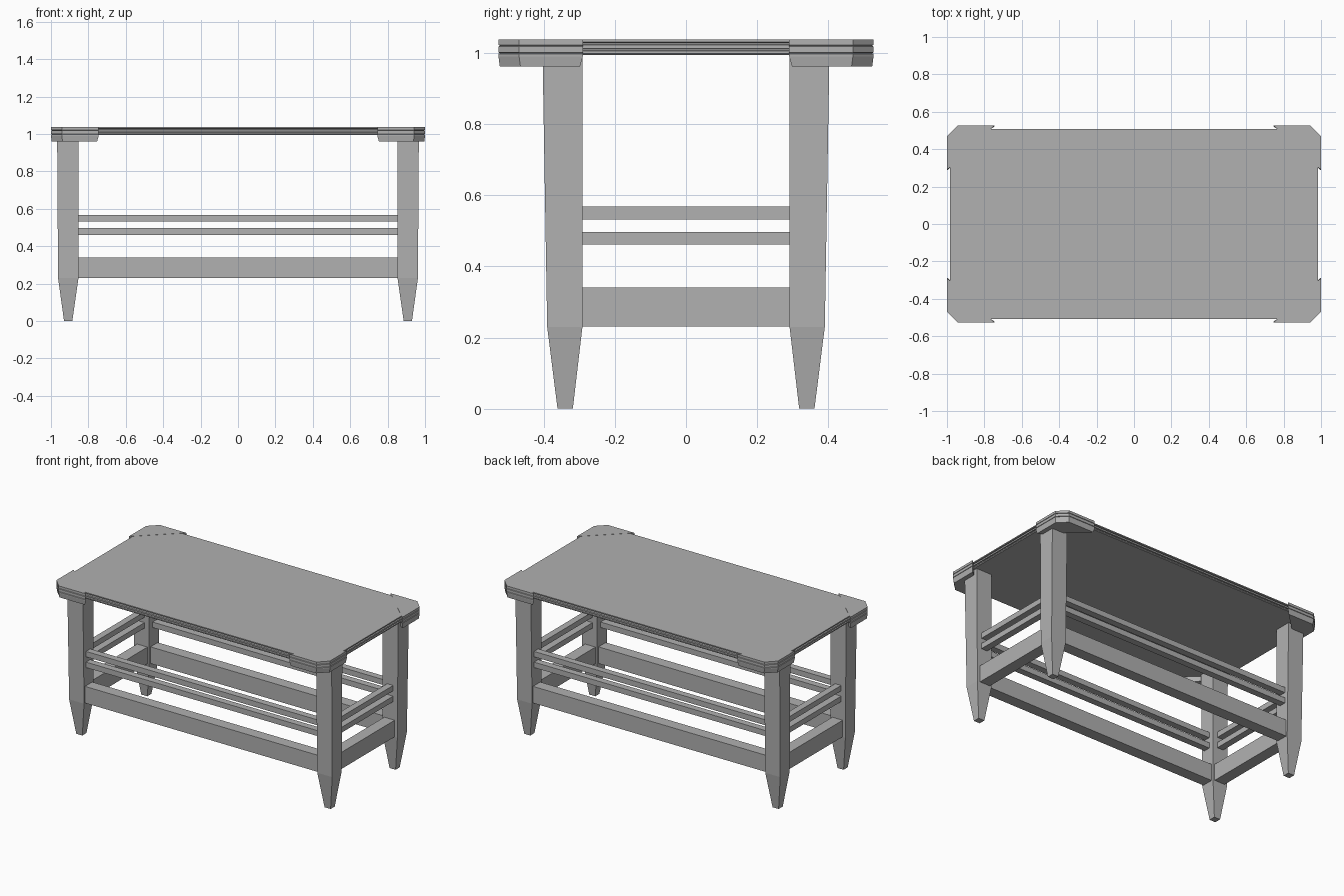
import bpy, bmesh

if "Cube" in bpy.data.objects:
    bpy.data.objects.remove(bpy.data.objects["Cube"])

grey = bpy.data.materials.new("dark_grey")
grey.diffuse_color = (0.44, 0.44, 0.44, 1.0)
grey.use_nodes = True
grey.node_tree.nodes["Principled BSDF"].inputs["Base Color"].default_value = grey.diffuse_color


def loft(name, rings, mirror=(False, False)):
    """Skin a stack of (z, xy polygon) rings, cap both ends, mirror about the origin."""
    bm = bmesh.new()
    loops = [[bm.verts.new((x, y, z)) for x, y in poly] for z, poly in rings]
    n = len(loops[0])
    for lo, hi in zip(loops, loops[1:]):
        for i in range(n):
            j = (i + 1) % n
            bm.faces.new((lo[i], lo[j], hi[j], hi[i]))
    bm.faces.new(loops[0][::-1])
    bm.faces.new(loops[-1])
    bmesh.ops.recalc_face_normals(bm, faces=bm.faces[:])
    mesh = bpy.data.meshes.new(name)
    bm.to_mesh(mesh)
    bm.free()
    mesh.materials.append(grey)
    ob = bpy.data.objects.new(name, mesh)
    bpy.context.collection.objects.link(ob)
    if any(mirror):
        mod = ob.modifiers.new("mirror", 'MIRROR')
        mod.use_axis = (mirror[0], mirror[1], False)
        mod.use_mirror_merge = False
    return ob


def rect(x0, x1, y0, y1):
    return [(x0, y0), (x1, y0), (x1, y1), (x0, y1)]


def slab(i):
    x, y, c = 0.983 - i, 0.508 - i, 0.055
    return [(-x + c, -y), (x - c, -y), (x, -y + c), (x, y - c),
            (x - c, y), (-x + c, y), (-x, y - c), (-x, -y + c)]


def corner(i, e=0.0):
    """Corner cap outline: i insets the outer faces, e the two ends."""
    x, y, c = 1.0 - i, 0.527 - i, 0.058
    return [(0.745 + e, y), (0.768, 0.507), (0.978, 0.308),
            (x, 0.29 + e), (x, y - c), (x - c, y)]


# Table top with grooved edge
loft("table_top", [(z, slab(i)) for z, i in (
    (0.994, 0.004), (0.998, 0), (1.005, 0), (1.007, 0.01), (1.010, 0.01),
    (1.012, 0), (1.022, 0), (1.024, 0.01), (1.028, 0.01), (1.030, 0), (1.037, 0))])

# Corner caps clasping the top
loft("corner_cap", [(z, corner(i, e)) for z, i, e in (
    (0.961, 0.004, 0.008), (0.990, 0, 0), (0.997, 0, 0), (0.999, 0.005, 0),
    (1.001, 0, 0), (1.018, 0, 0), (1.020, 0.005, 0), (1.022, 0, 0),
    (1.038, 0, 0))], (True, True))

# Legs with tapered feet
loft("leg", [
    (0.0, rect(0.886, 0.930, 0.318, 0.361)),
    (0.23, rect(0.853, 0.962, 0.291, 0.390)),
    (0.995, rect(0.853, 0.967, 0.291, 0.403))], (True, True))

# Rails between legs: one deep lower rail and two slim upper rails
for name, z0, z1, h, cx in (("lower", 0.231, 0.341, 0.038, 0.904),
                            ("middle", 0.461, 0.497, 0.022, 0.909),
                            ("upper", 0.532, 0.568, 0.022, 0.909)):
    cy = cx - 0.562
    long = rect(-0.86, 0.86, cy - h, cy + h)
    short = rect(cx - h, cx + h, -0.298, 0.298)
    loft(name + "_long_rail", [(z0, long), (z1, long)], (False, True))
    loft(name + "_side_rail", [(z0, short), (z1, short)], (True, False))
